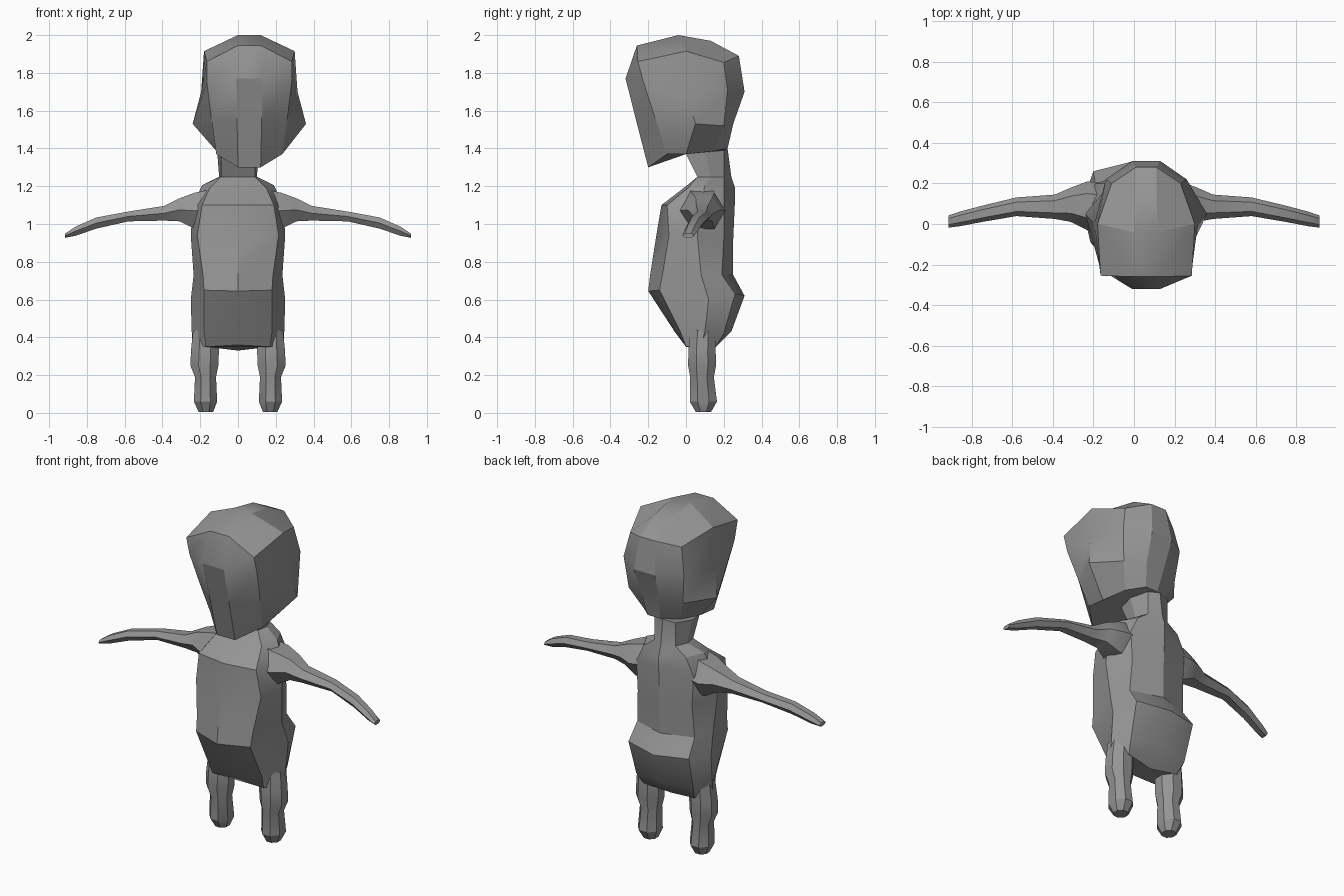
import bpy, math

if "Cube" in bpy.data.objects:
    bpy.data.objects.remove(bpy.data.objects["Cube"])

skin = bpy.data.materials.new("plain_grey")
skin.diffuse_color = (0.3, 0.3, 0.3, 1)
skin.use_nodes = True
skin.node_tree.nodes["Principled BSDF"].inputs["Base Color"].default_value = skin.diffuse_color


def make(name, verts, faces):
    """Create one smooth-by-angle object with outward normals."""
    me = bpy.data.meshes.new(name)
    me.from_pydata(verts, [], faces)
    me.materials.append(skin)
    ob = bpy.data.objects.new(name, me)
    bpy.context.collection.objects.link(ob)
    bpy.ops.object.select_all(action='DESELECT')
    ob.select_set(True)
    bpy.context.view_layer.objects.active = ob
    bpy.ops.object.mode_set(mode='EDIT')
    bpy.ops.mesh.select_all(action='SELECT')
    bpy.ops.mesh.normals_make_consistent(inside=False)
    bpy.ops.object.mode_set(mode='OBJECT')
    bpy.ops.object.shade_smooth_by_angle(angle=math.radians(28))
    return ob


def loft(rings, caps=(True, True)):
    """Skin a stack of equal-length rings."""
    n = len(rings[0])
    verts = [p for r in rings for p in r]
    faces = [(i*n + j, i*n + (j+1) % n, (i+1)*n + (j+1) % n, (i+1)*n + j)
             for i in range(len(rings)-1) for j in range(n)]
    if caps[0]:
        faces.append(tuple(range(n)))
    if caps[1]:
        faces.append(tuple(range(len(verts)-n, len(verts))))
    return verts, faces


# Torso and neck: front middle (y, z), front corner, side, back corner, back middle
def torso_ring(front, corner, side, back, rear):
    half = [corner, side, back]
    return ([(0, *front)] + half + [(0, *rear)]
            + [(-x, y, z) for x, y, z in reversed(half)])


torso = [torso_ring(*r) for r in [
    ((.00, .36), (.17, .00, .35), (.24, .08, .36), (.17, .16, .35), (.14, .33)),
    ((-.06, .43), (.18, -.03, .43), (.245, .10, .43), (.19, .20, .42), (.24, .43)),
    ((-.20, .645), (.18, -.14, .65), (.25, .12, .60), (.20, .26, .63), (.31, .62)),
    ((-.19, .73), (.185, -.125, .73), (.235, .08, .73), (.19, .19, .73), (.25, .73)),
    ((-.157, .94), (.215, -.09, .94), (.25, .06, .94), (.18, .20, .92), (.25, .92)),
    ((-.13, 1.10), (.19, -.10, 1.10), (.24, .08, 1.10), (.19, .20, 1.10), (.26, 1.14)),
    ((.00, 1.20), (.15, .01, 1.19), (.19, .10, 1.205), (.14, .20, 1.20), (.26, 1.19)),
    ((.06, 1.25), (.09, .06, 1.25), (.10, .13, 1.25), (.07, .20, 1.25), (.24, 1.25)),
    ((.00, 1.37), (.09, .00, 1.37), (.11, .10, 1.38), (.07, .20, 1.39), (.22, 1.40))]]
make("torso_and_neck", *loft(torso))


# Head: each half ring runs front strip, front corner, side, back corner, back strip
CX = .06
head = []
for half in [
    [(.06, -.20, 1.30), (.175, -.10, 1.37), (.16, .00, 1.37), (.12, .14, 1.385), (.04, .22, 1.40)],
    [(.065, -.262, 1.54), (.20, -.16, 1.55), (.30, .05, 1.53), (.18, .20, 1.52), (.06, .25, 1.53)],
    [(.07, -.32, 1.77), (.225, -.225, 1.75), (.255, .00, 1.70), (.20, .22, 1.71), (.07, .31, 1.70)],
    [(.06, -.26, 1.945), (.225, -.255, 1.86), (.24, .00, 1.915), (.17, .20, 1.855), (.05, .28, 1.89)],
]:
    head.append([(CX+x, y, z) for x, y, z in half]
                + [(CX-x, y, z) for x, y, z in reversed(half)])
verts, faces = loft(head, (True, False))
# Crown: a raised centre strip joined to the rim
b, m = 30, len(verts)
verts += [(CX+.06, -.04, 2.0), (CX+.05, .13, 1.97), (CX-.05, .13, 1.97), (CX-.06, -.04, 2.0)]
faces += [(b, m, m+3, b+9), (m, m+1, m+2, m+3), (m+1, b+4, b+5, m+2),
          (b, b+1, b+2, m), (m, b+2, b+3, m+1), (m+1, b+3, b+4),
          (b+9, m+3, b+7, b+8), (m+3, m+2, b+6, b+7), (m+2, b+5, b+6)]
make("head", verts, faces)

# Limbs: stations of centre and radii, mirrored left and right
arm = [(.14, .08, 1.08, .12, .12), (.23, .09, 1.07, .12, .11), (.31, .095, 1.075, .085, .07),
       (.39, .085, 1.057, .06, .045), (.58, .085, 1.04, .046, .03), (.75, .05, 1.005, .04, .034),
       (.86, .025, .962, .036, .028), (.915, .012, .938, .03, .013)]
leg = [(.175, .09, .44, .065, .07), (.175, .085, .33, .077, .075), (.178, .085, .25, .077, .077),
       (.172, .085, .19, .058, .065), (.172, .092, .06, .064, .075), (.17, .092, .005, .04, .042)]
for side, s in (("left", 1), ("right", -1)):
    rings = [[(s*x, y + ry*math.cos(a), z + rz*math.sin(a))
              for a in [math.tau*k/6 for k in range(6)]] for x, y, z, ry, rz in arm]
    make(side + "_arm", *loft(rings, (False, True)))
    rings = [[(s*x + rx*math.cos(a)*1.04, y + ry*math.sin(a)*1.04, z)
              for a in [math.tau*(k+.5)/8 for k in range(8)]] for x, y, z, rx, ry in leg]
    make(side + "_leg", *loft(rings, (False, True)))
